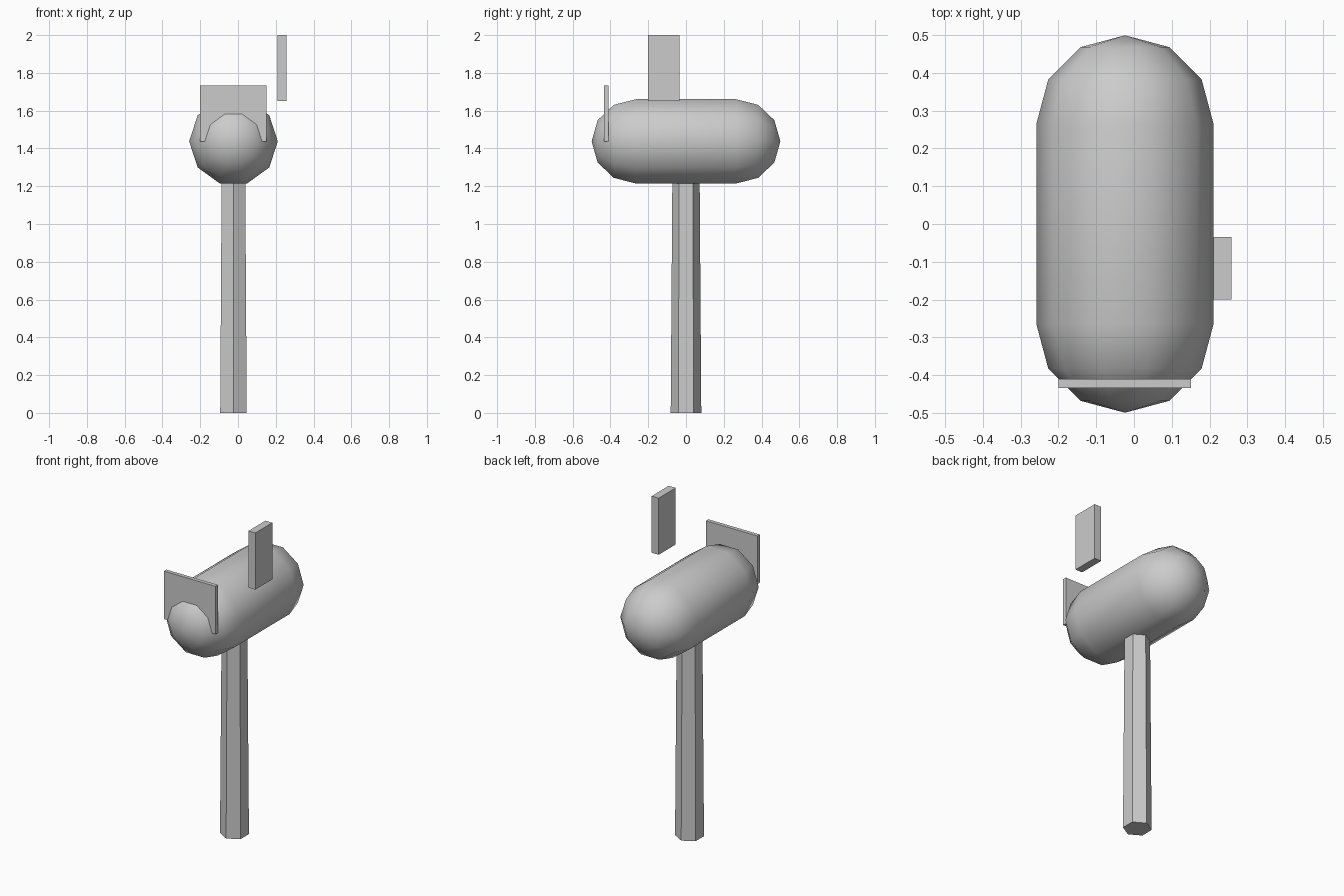
import bpy
import bmesh
from math import sin, cos, pi

if "Cube" in bpy.data.objects:
    bpy.data.objects.remove(bpy.data.objects["Cube"])

CX = -0.024  # shared centre line of post and body


def make_object(name, bm, smooth=False):
    bmesh.ops.recalc_face_normals(bm, faces=bm.faces)
    for f in bm.faces:
        f.smooth = smooth
    mesh = bpy.data.meshes.new(name)
    bm.to_mesh(mesh)
    bm.free()
    ob = bpy.data.objects.new(name, mesh)
    bpy.context.collection.objects.link(ob)
    return ob


def box(name, lo, hi):
    bm = bmesh.new()
    bmesh.ops.create_cube(bm, size=1)
    for v in bm.verts:
        v.co = [a + (c + 0.5) * (b - a) for a, b, c in zip(lo, hi, v.co)]
    return make_object(name, bm)


# Ten-sided capsule body lying along y
R, HALF, SIDES = 0.2345, 0.265, 10
rings = [(-HALF - R * sin(a), R * cos(a)) for a in (pi / 3, pi / 6, 0)]
rings += [(-y, r) for y, r in reversed(rings)]
bm = bmesh.new()
loops = [[bm.verts.new((r * cos(2 * pi * i / SIDES), y, r * sin(2 * pi * i / SIDES)))
          for i in range(SIDES)] for y, r in rings]
poles = [bm.verts.new((0, s * (HALF + R), 0)) for s in (-1, 1)]
for i in range(SIDES):
    j = (i + 1) % SIDES
    for a, b in zip(loops, loops[1:]):
        bm.faces.new((a[i], a[j], b[j], b[i]))
    for pole, ring in zip(poles, (loops[0], loops[-1])):
        bm.faces.new((pole, ring[i], ring[j]))
body = make_object("mailbox_body", bm, smooth=True)
body.location = (CX, 0, 1.4375)

# Tapered six-sided post, ending inside the body
bpy.ops.mesh.primitive_cone_add(vertices=6, radius1=0.081, radius2=0.072,
                                depth=1.28, location=(CX, 0, 0.64))
bpy.context.object.name = "post"

# Open door plate at the front and raised flag on the right
box("door_plate", (-0.20, -0.434, 1.438), (0.151, -0.41, 1.733))
box("flag", (0.21, -0.20, 1.652), (0.2575, -0.034, 2.0))
